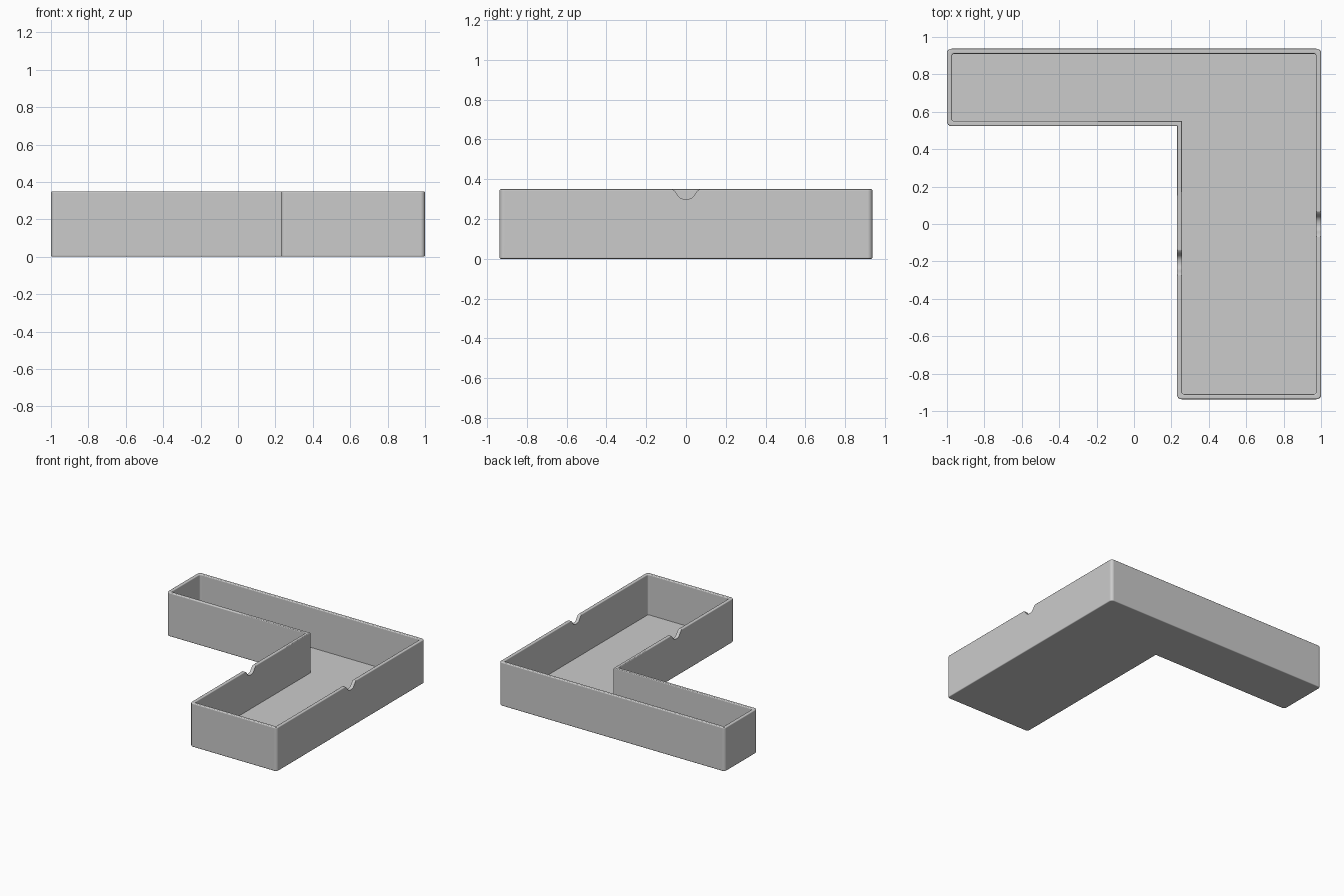
import bpy, bmesh, math

cube = bpy.data.objects.get("Cube")
if cube:
    bpy.data.objects.remove(cube, do_unlink=True)

# Material
grey = bpy.data.materials.new("light grey")
grey.use_nodes = True
colour = (0.6, 0.6, 0.6, 1.0)
grey.diffuse_color = colour
grey.node_tree.nodes["Principled BSDF"].inputs["Base Color"].default_value = colour

HEIGHT = 0.35
HALF_Y = 0.937
ARM_Y = 0.523      # outer face of the narrow arm
LEG_X = 0.23       # outer face of the wide leg
WALL = 0.027
FLOOR = 0.027
ARC = 6

# L-shaped plan: corner x, y, inward direction, rounded or not
CORNERS = [
    (-1, ARM_Y, 1, 1, True),
    (LEG_X, ARM_Y, 1, 1, False),
    (LEG_X, -HALF_Y, 1, 1, True),
    (1, -HALF_Y, -1, 1, True),
    (1, HALF_Y, -1, -1, True),
    (-1, HALF_Y, 1, -1, True),
]


def outline(inset, radius):
    """Points of the L plan moved inwards, with rounded outer corners."""
    points = []
    for x, y, sx, sy, rounded in CORNERS:
        if not rounded:
            points.append((x + sx * inset, y + sy * inset))
            continue
        cx, cy = x + sx * (inset + radius), y + sy * (inset + radius)
        middle = math.atan2(-sy, -sx)
        for i in range(ARC + 1):
            a = middle + (i / ARC - 0.5) * math.pi / 2
            points.append((cx + radius * math.cos(a), cy + radius * math.sin(a)))
    return points


def make_object(name, bm):
    bmesh.ops.recalc_face_normals(bm, faces=bm.faces)
    mesh = bpy.data.meshes.new(name)
    bm.to_mesh(mesh)
    bm.free()
    obj = bpy.data.objects.new(name, mesh)
    bpy.context.collection.objects.link(obj)
    mesh.materials.append(grey)
    return obj


def quarter(inset, z, r, start, steps=4):
    """Quarter round in the wall section, centred on inset and z."""
    return [(inset + r * math.cos(start - math.pi / 2 * i / steps),
             z + r * math.sin(start - math.pi / 2 * i / steps))
            for i in range(steps + 1)]


# Wall section from underside, up the outside, over the rim, down to the floor
EDGE = 0.007
section = quarter(EDGE, EDGE, EDGE, 1.5 * math.pi)
section += quarter(EDGE, HEIGHT - EDGE, EDGE, math.pi)
section += quarter(WALL - EDGE, HEIGHT - EDGE, EDGE, math.pi / 2)
section.append((WALL, FLOOR))

# Tray body lofted from rings
bm = bmesh.new()
rings = []
for inset, z in section:
    radius = max(0.024 - inset, 0.012)
    rings.append([bm.verts.new((x, y, z)) for x, y in outline(inset, radius)])
for low, high in zip(rings, rings[1:]):
    for i in range(len(low)):
        j = (i + 1) % len(low)
        bm.faces.new((low[i], low[j], high[j], high[i]))
bm.faces.new(rings[0])
bm.faces.new(rings[-1])
tray = make_object("corner_tray", bm)

# Cutter for the finger notches in the two long walls of the leg
half = [(0.074, 0.42), (0.074, 0.351), (0.064, 0.347), (0.055, 0.339), (0.047, 0.329),
        (0.039, 0.317), (0.030, 0.307), (0.016, 0.301)]
profile = half + [(0, 0.299)] + [(-y, z) for y, z in reversed(half)]
bm = bmesh.new()
for cx, cy in ((1 - WALL / 2, 0), (LEG_X + WALL / 2, (ARM_Y - HALF_Y) / 2)):
    ends = [[bm.verts.new((cx + dx, cy + y, z)) for y, z in profile]
            for dx in (-0.06, 0.06)]
    for end in ends:
        bm.faces.new(end)
    for i in range(len(profile)):
        j = (i + 1) % len(profile)
        bm.faces.new((ends[0][i], ends[0][j], ends[1][j], ends[1][i]))
cutter = make_object("notch_cutter", bm)
cutter.hide_render = True

bpy.ops.object.select_all(action="DESELECT")
tray.select_set(True)
bpy.context.view_layer.objects.active = tray
cut = tray.modifiers.new("notches", "BOOLEAN")
cut.operation = "DIFFERENCE"
cut.solver = "EXACT"
cut.object = cutter
bpy.ops.object.modifier_apply(modifier=cut.name)
bpy.data.objects.remove(cutter, do_unlink=True)

# Smooth roundings, flat walls
bpy.ops.object.shade_smooth_by_angle(angle=math.radians(30))
weighted = tray.modifiers.new("flat walls", "WEIGHTED_NORMAL")
weighted.keep_sharp = True
